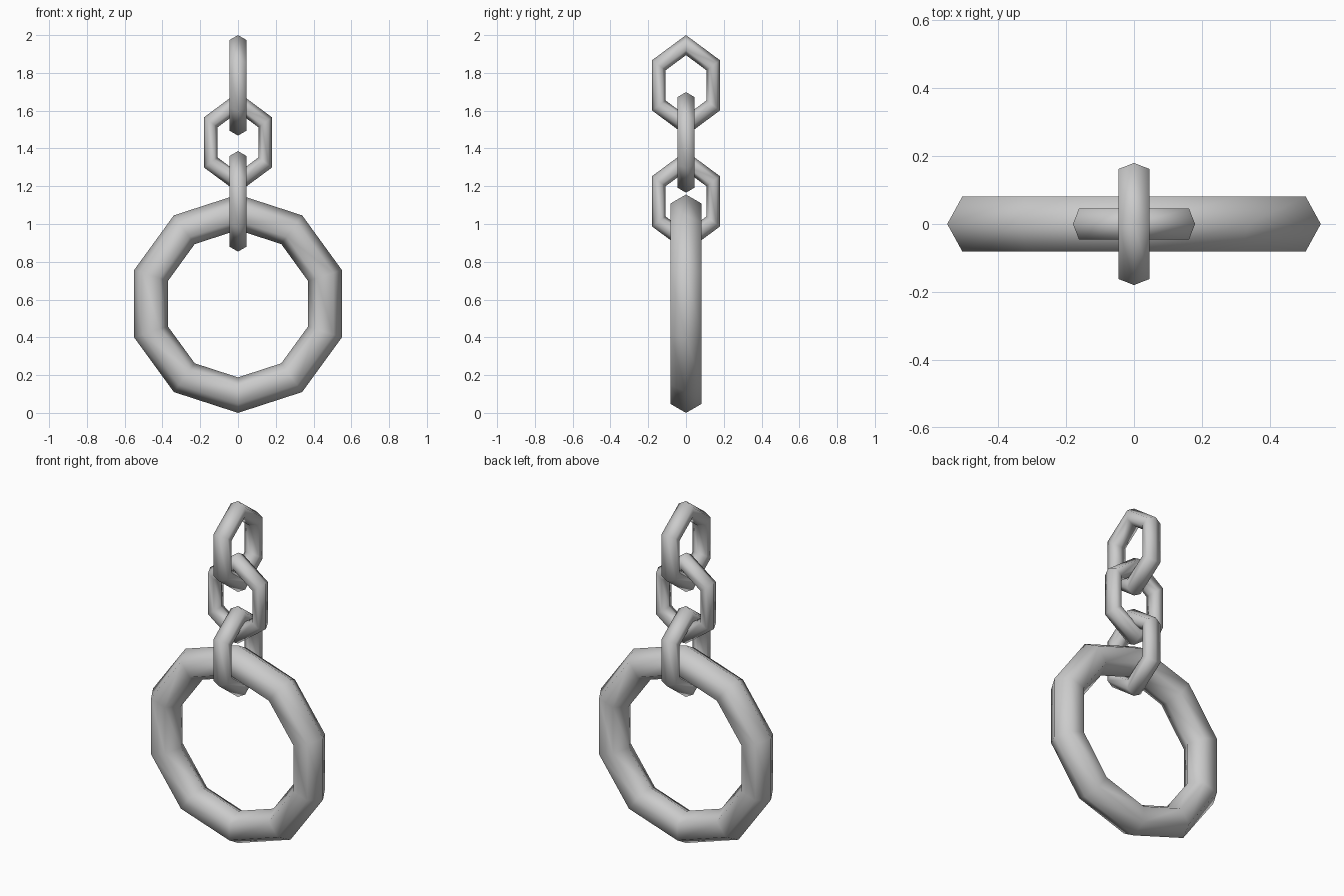
import bpy
from math import radians

if "Cube" in bpy.data.objects:
    bpy.data.objects.remove(bpy.data.objects["Cube"])


def ring(name, z, major, minor, sides, narrow=1.0, turn=0):
    """Faceted ring standing upright with a corner at the top."""
    bpy.ops.mesh.primitive_torus_add(
        major_radius=major, minor_radius=minor,
        major_segments=sides, minor_segments=6,
        location=(0, 0, z), rotation=(0, radians(-90), radians(turn)))
    ob = bpy.context.object
    ob.name = name
    ob.scale.y = narrow          # squeeze sideways into an oblong link
    bpy.ops.object.transform_apply(location=False, rotation=True, scale=True)
    bpy.ops.object.shade_smooth()
    return ob


# Large ten-sided ring facing the front
ring("large_ring", 0.578, 0.484, 0.094, 10, turn=90)

# Three oblong six-sided chain links, alternately turned
for name, z, turn in (("lower_link", 1.12, 0),
                      ("middle_link", 1.432, 90),
                      ("upper_link", 1.734, 0)):
    ring(name, z, 0.213, 0.053, 6, narrow=0.78, turn=turn)
